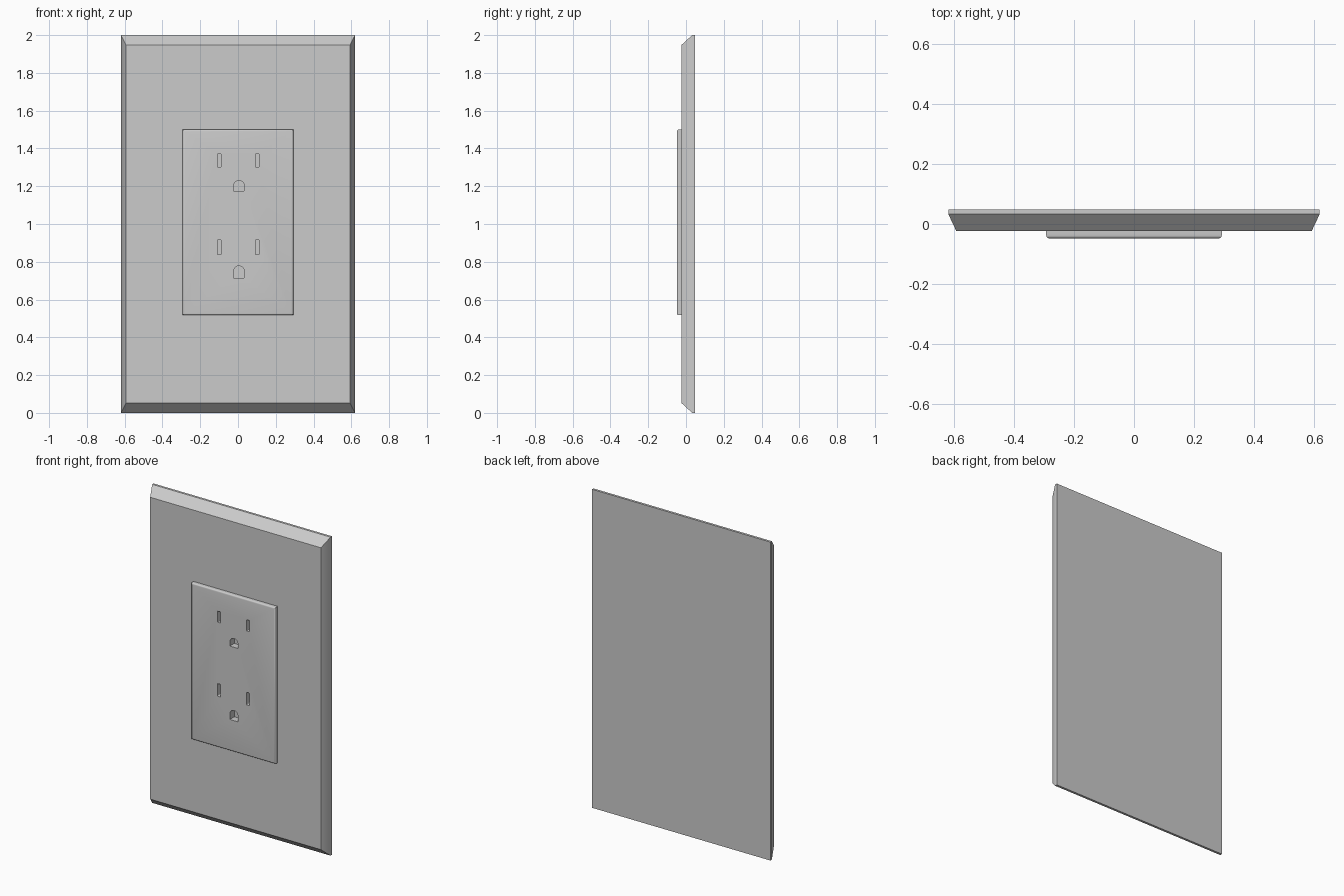
import bpy, bmesh, math

if "Cube" in bpy.data.objects:
    bpy.data.objects.remove(bpy.data.objects["Cube"])

BACK, RIM, PLATE_FRONT, FACE = 0.048, 0.033, -0.024, -0.048


def make_object(name, bm):
    bmesh.ops.recalc_face_normals(bm, faces=bm.faces)
    mesh = bpy.data.meshes.new(name)
    bm.to_mesh(mesh)
    bm.free()
    obj = bpy.data.objects.new(name, mesh)
    bpy.context.collection.objects.link(obj)
    return obj


def loft(bm, rings):
    """Skin a list of equal-length vertex rings and cap both ends."""
    rings = [[bm.verts.new(p) for p in ring] for ring in rings]
    for a, b in zip(rings, rings[1:]):
        for i in range(len(a)):
            j = (i + 1) % len(a)
            bm.faces.new((a[i], a[j], b[j], b[i]))
    bm.faces.new(rings[0])
    bm.faces.new(rings[-1])


def rect(hx, z0, z1, y):
    return [(-hx, y, z0), (hx, y, z0), (hx, y, z1), (-hx, y, z1)]


def prism(bm, profile, y0, y1):
    loft(bm, [[(x, y, z) for x, z in profile] for y in (y0, y1)])


def slot_profile(cx, cz, w, h, r=0.004):
    """Upright rectangle with rounded corners."""
    pts = []
    for k, (sx, sz) in enumerate(((1, 1), (-1, 1), (-1, -1), (1, -1))):
        for step in range(4):
            a = math.radians(90 * k + 30 * step)
            pts.append((cx + sx * (w / 2 - r) + r * math.cos(a),
                        cz + sz * (h / 2 - r) + r * math.sin(a)))
    return pts


def ground_profile(cx, z0, z1, w):
    """Flat bottom, straight sides and an arched top."""
    rise = min(w / 2, (z1 - z0) * 0.5)
    pts = [(cx - w / 2, z0), (cx + w / 2, z0)]
    for i in range(13):
        a = math.pi * i / 12
        pts.append((cx + w / 2 * math.cos(a), z1 - rise + rise * math.sin(a)))
    return pts


# Wall plate with a thin rim and chamfered border
bm = bmesh.new()
loft(bm, [rect(0.62, 0, 2, BACK), rect(0.62, 0, 2, RIM),
          rect(0.593, 0.052, 1.948, PLATE_FRONT)])
plate = make_object("wall_plate", bm)

# Raised receptacle face with softly rounded front edges
bm = bmesh.new()
loft(bm, [rect(0.293, 0.517, 1.5, PLATE_FRONT + 0.002),
          rect(0.293, 0.517, 1.5, FACE)])
bm.edges.ensure_lookup_table()
front_edges = [e for e in bm.edges if all(v.co.y < FACE + 1e-4 for v in e.verts)]
bmesh.ops.bevel(bm, geom=front_edges, offset=0.01, segments=4,
                profile=0.5, affect='EDGES')
receptacle = make_object("receptacle_face", bm)

# Cutter holding both sets of blade slots and ground holes
bm = bmesh.new()
for slot_z, slot_h, g0, g1 in ((1.337, 0.07, 1.175, 1.23), (0.877, 0.079, 0.714, 0.778)):
    for x in (-0.099, 0.102):
        prism(bm, slot_profile(x, slot_z, 0.021, slot_h), FACE - 0.02, -0.004)
    prism(bm, ground_profile(0.005, g0, g1, 0.056), FACE - 0.02, -0.004)
cutter = make_object("hole_cutter", bm)
cutter.hide_render = True

# Sink the holes through the face and into the plate
for obj in (plate, receptacle):
    mod = obj.modifiers.new("holes", 'BOOLEAN')
    mod.operation = 'DIFFERENCE'
    mod.solver = 'EXACT'
    mod.object = cutter
    bpy.ops.object.select_all(action='DESELECT')
    obj.select_set(True)
    bpy.context.view_layer.objects.active = obj
    bpy.ops.object.modifier_apply(modifier=mod.name)
    bpy.ops.object.shade_smooth_by_angle(angle=math.radians(30))

bpy.data.objects.remove(cutter, do_unlink=True)
